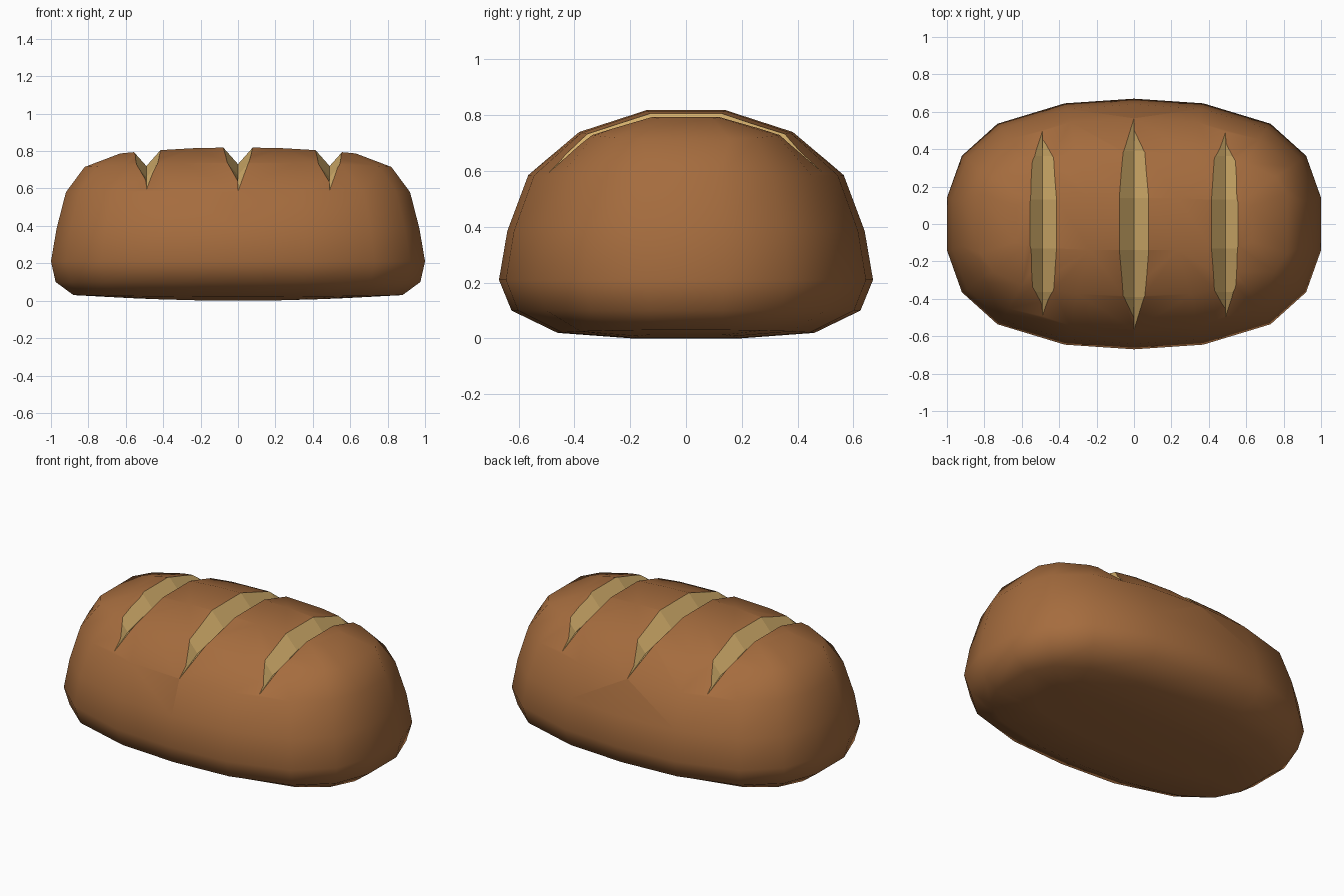
import bpy, bmesh

if "Cube" in bpy.data.objects:
    bpy.data.objects.remove(bpy.data.objects["Cube"])


def material(name, rgb):
    m = bpy.data.materials.new(name)
    m.diffuse_color = (*rgb, 1)
    m.use_nodes = True
    m.node_tree.nodes["Principled BSDF"].inputs["Base Color"].default_value = m.diffuse_color
    return m


crust = material("brown_crust", (0.376, 0.150, 0.048))
crumb = material("pale_crumb", (0.67, 0.434, 0.15))


def make_object(name, bm):
    bmesh.ops.recalc_face_normals(bm, faces=bm.faces)
    mesh = bpy.data.meshes.new(name)
    bm.to_mesh(mesh)
    bm.free()
    mesh.materials.append(crust)
    mesh.materials.append(crumb)
    obj = bpy.data.objects.new(name, mesh)
    bpy.context.collection.objects.link(obj)
    return obj


# Loaf: stacked rounded outlines, each (half x, half y, z middle, z ends, squareness)
quarter = [(1, .21), (.92, .545), (.73, .80), (.37, .963), (0, 1)]
half = quarter + [(-x, y) for x, y in quarter[-2::-1]]
outline = half + [(x, -y) for x, y in reversed(half)]
rings = [(.60, .19, 0, .015, .4), (.88, .46, .02, .03, .1), (.975, .625, .10, .10, 0),
         (1, .67, .21, .21, 0), (.97, .64, .385, .385, 0), (.92, .565, .585, .58, 0),
         (.82, .385, .74, .715, .25), (.63, .14, .82, .787, .6)]

bm = bmesh.new()
rows = []
for a, b, zc, ze, sq in rings:
    row = []
    for x, y in outline:
        s = 1 if y > 0 else -1
        row.append(bm.verts.new((a * x, b * (y + (s - y) * sq), zc + (ze - zc) * x * x)))
    rows.append(row)
n = len(outline)
for lo, hi in zip(rows, rows[1:]):
    for i in range(n):
        j = (i + 1) % n
        bm.faces.new((lo[i], lo[j], hi[j], hi[i]))
for row in (rows[0], rows[-1]):
    for i in range(len(half) - 1):
        bm.faces.new((row[i], row[i + 1], row[n - 2 - i], row[n - 1 - i]))
loaf = make_object("bread_loaf", bm)

# Slash cutters: V sections (y, bottom z, half width, surface z)
stations = [(.575, .58, .001, .60), (.39, .67, .06, .74), (.14, .73, .08, .82)]
stations = [(-y, *r) for y, *r in stations] + stations[::-1]
bm = bmesh.new()
for cx, ys, drop in ((-.49, .93, .01), (0, 1, 0), (.49, .93, .01)):
    sections = []
    for y, zb, w, zs in stations:
        zt = zb + 2 * (zs - zb)
        sections.append([bm.verts.new((cx + dx, y * ys, z - drop))
                         for dx, z in ((0, zb), (2 * w, zt), (-2 * w, zt))])
    for p, q in zip(sections, sections[1:]):
        for i in range(3):
            j = (i + 1) % 3
            bm.faces.new((p[i], p[j], q[j], q[i]))
    bm.faces.new(sections[0])
    bm.faces.new(sections[-1])
for f in bm.faces:
    f.material_index = 1
cutter = make_object("slash_cutter", bm)
cutter.hide_render = True

# Cut the slashes and bake the result
mod = loaf.modifiers.new("slashes", 'BOOLEAN')
mod.operation = 'DIFFERENCE'
mod.solver = 'EXACT'
mod.object = cutter
bpy.context.view_layer.update()
dg = bpy.context.evaluated_depsgraph_get()
loaf_mesh = bpy.data.meshes.new_from_object(loaf.evaluated_get(dg))
loaf.modifiers.clear()
loaf.data = loaf_mesh
bpy.data.objects.remove(cutter)

# Smooth crust, flat crumb, crisp edge between them
bm = bmesh.new()
bm.from_mesh(loaf_mesh)
for f in bm.faces:
    f.smooth = f.material_index == 0
for e in bm.edges:
    e.smooth = len({f.material_index for f in e.link_faces}) == 1
bm.to_mesh(loaf_mesh)
bm.free()
